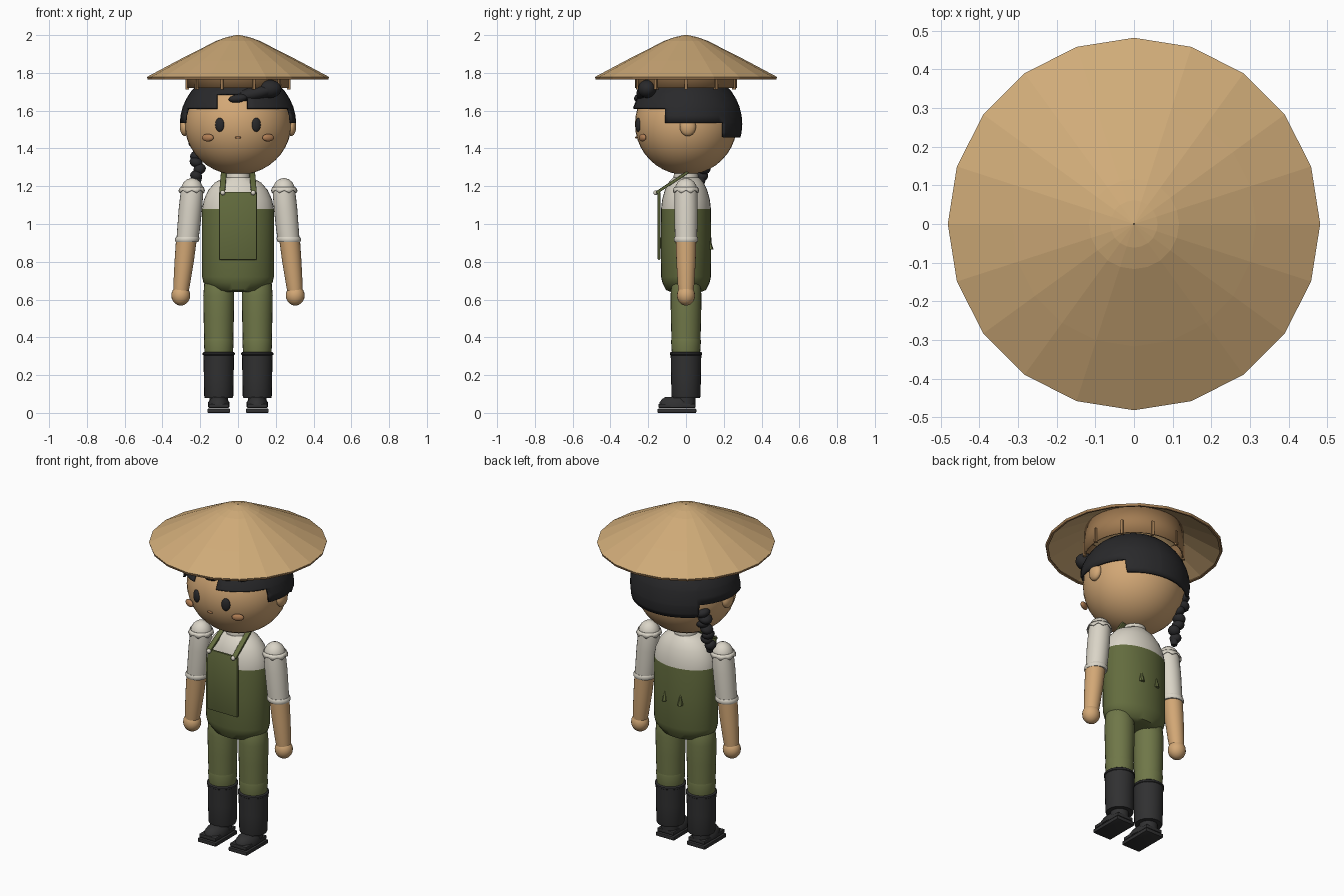
import bpy, bmesh, math
from mathutils import Vector, Matrix

if "Cube" in bpy.data.objects:
    bpy.data.objects.remove(bpy.data.objects["Cube"])


def colour(name, r, g, b):
    m = bpy.data.materials.new(name)
    m.diffuse_color = (r, g, b, 1)
    m.use_nodes = True
    m.node_tree.nodes["Principled BSDF"].inputs["Base Color"].default_value = m.diffuse_color
    return m


STRAW = colour("straw", .63, .41, .19)
BROWN = colour("dark_straw", .36, .20, .085)
SKIN = colour("skin", .65, .39, .18)
BLUSH = colour("blush", .44, .21, .09)
BLACK = colour("hair_black", .022, .022, .024)
BOOT = colour("boot_black", .03, .03, .031)
CREAM = colour("cream_cloth", .70, .66, .57)
GREEN = colour("overall_green", .125, .15, .048)
PANTS = colour("trouser_green", .16, .185, .065)


def finish(name, bm, mats, angle=40):
    bmesh.ops.recalc_face_normals(bm, faces=bm.faces)
    me = bpy.data.meshes.new(name)
    bm.to_mesh(me)
    bm.free()
    ob = bpy.data.objects.new(name, me)
    bpy.context.collection.objects.link(ob)
    for m in mats if isinstance(mats, (list, tuple)) else [mats]:
        me.materials.append(m)
    if angle:
        bpy.ops.object.select_all(action='DESELECT')
        ob.select_set(True)
        bpy.context.view_layer.objects.active = ob
        bpy.ops.object.shade_smooth_by_angle(angle=math.radians(angle))
    return ob


def loft(name, rings, mats, sides=24, angle=40, caps=True):
    """Stack horizontal elliptical rings: (cx, cy, z, rx, ry)."""
    bm = bmesh.new()
    loops = []
    for cx, cy, z, rx, ry in rings:
        loops.append([bm.verts.new((cx + rx * math.cos(2 * math.pi * i / sides),
                                    cy + ry * math.sin(2 * math.pi * i / sides), z))
                      for i in range(sides)])
    for a, b in zip(loops, loops[1:]):
        for i in range(sides):
            j = (i + 1) % sides
            bm.faces.new((a[i], a[j], b[j], b[i]))
    if caps:
        bm.faces.new(loops[0])
        bm.faces.new(loops[-1])
    return finish(name, bm, mats, angle)


def ellipsoid(name, loc, radii, mat, rot=None, seg=20):
    bm = bmesh.new()
    bmesh.ops.create_uvsphere(bm, u_segments=seg, v_segments=max(seg // 2, 6), radius=1)
    m = Matrix.Translation(loc) @ (rot or Matrix()) @ Matrix.Diagonal((*radii, 1))
    bmesh.ops.transform(bm, matrix=m, verts=bm.verts)
    return finish(name, bm, mat, 60)


def box(name, loc, size, mat, rot=None, bevel=0):
    bm = bmesh.new()
    bmesh.ops.create_cube(bm, size=1)
    bmesh.ops.scale(bm, vec=size, verts=bm.verts)
    if bevel:
        bmesh.ops.bevel(bm, geom=bm.edges[:], offset=bevel, segments=2, affect='EDGES', profile=.5)
    bmesh.ops.transform(bm, matrix=Matrix.Translation(loc) @ (rot or Matrix()), verts=bm.verts)
    return finish(name, bm, mat, 30)


def solidify(ob, t):
    m = ob.modifiers.new("thickness", 'SOLIDIFY')
    m.thickness, m.offset = t, 0
    return m


# Straw hat: faceted hollow cone with a dark rim and an inner band
hat = loft("hat_cone", [(0, 0, z, r, r) for r, z in
           ((.48, 1.775), (.315, 1.863), (.115, 1.965), (.06, 1.985), (.001, 1.998))],
           STRAW, 20, 0, caps=False)
solidify(hat, .008)
loft("hat_rim", [(0, 0, 1.765, .478, .478), (0, 0, 1.775, .481, .481),
                 (0, 0, 1.777, .47, .47), (0, 0, 1.767, .465, .465),
                 (0, 0, 1.765, .478, .478)], BROWN, 20, 0, caps=False)
band = loft("hat_band", [(0, 0, 1.72, .265, .265), (0, 0, 1.88, .265, .265)], BROWN, 40, 40, caps=False)
solidify(band, .008)
for k in range(10):
    a = math.radians(36 * k)
    box("hat_band_rib", (.268 * math.cos(a), .268 * math.sin(a), 1.755), (.018, .014, .085),
        BROWN, Matrix.Rotation(a, 4, 'Z'))

# Head
HC = Vector((0, 0, 1.53))
ellipsoid("head", HC, (.282, .27, .27), SKIN, seg=40)

# Hair cap: sphere sliced along the hairline, then trimmed
bm = bmesh.new()
bmesh.ops.create_uvsphere(bm, u_segments=40, v_segments=20, radius=1)
bmesh.ops.transform(bm, matrix=Matrix.Translation(HC) @ Matrix.Diagonal((.302, .292, .285, 1)), verts=bm.verts)
for co, no in (((0, 0, 1.61), (0, 0, 1)), ((0, 0, 1.535), (0, 0, 1)), ((0, 0, 1.46), (0, 0, 1)),
               ((0, 0, 1.685), (0, 0, 1)), ((0, -.11, 0), (0, 1, 0)), ((0, .195, 0), (0, 1, 0)),
               ((-.11, 0, 0), (1, 0, 0)), ((.05, 0, 0), (1, 0, 0))):
    bmesh.ops.bisect_plane(bm, geom=bm.verts[:] + bm.edges[:] + bm.faces[:], plane_co=co, plane_no=no)


def trimmed(c):
    low = 1.61 if c.y < -.11 else 1.535 if c.y < .195 else 1.46
    return c.z < low or (-.11 < c.x < .05 and c.y < -.11 and c.z < 1.685)


bmesh.ops.delete(bm, geom=[f for f in bm.faces if trimmed(f.calc_center_median())], context='FACES')
solidify(finish("hair_cap", bm, BLACK, 60), .012)

# Swept fringe
ellipsoid("fringe_sweep", (.085, -.218, 1.69), (.125, .045, .036), BLACK, Matrix.Rotation(math.radians(-13), 4, 'Y'))
ellipsoid("fringe_curl", (.165, -.205, 1.715), (.065, .05, .048), BLACK)
ellipsoid("fringe_tip", (.0, -.25, 1.665), (.05, .025, .022), BLACK, Matrix.Rotation(math.radians(-8), 4, 'Y'))

# Braid
for k in range(7):
    t = k / 6
    r = .042 - .009 * t
    ellipsoid("braid_knot", (-.215 - .012 * math.sin(k * 2.2), .15 - .065 * t, 1.47 - .215 * t),
              (r, r, .028), BLACK, Matrix.Rotation(.35 * (-1) ** k, 4, 'Y'), 14)
loft("braid_tip", [(-.215, .082, 1.21, .016, .016), (-.215, .084, 1.25, .026, .026)], BLACK, 10)

# Face details
ellipsoid("mouth", (0, -.264, 1.458), (.018, .006, .006), BLUSH, seg=12)
for s in (-1, 1):
    turn = Matrix.Rotation(s * math.radians(20), 4, 'Z')
    ellipsoid("eye", (s * .097, -.253, 1.525), (.025, .013, .037), BLACK, turn)
    ellipsoid("cheek", (s * .16, -.23, 1.457), (.034, .014, .02), BLUSH, Matrix.Rotation(s * math.radians(25), 4, 'Z'))
    ellipsoid("ear", (s * .282, .01, 1.515), (.026, .043, .05), SKIN)

# Torso: cream shirt above, green overalls below
torso = loft("torso", [(0, 0, z, rx, ry) for z, rx, ry in (
    (.64, .10, .08), (.65, .14, .105), (.69, .183, .125), (.72, .19, .132), (.9, .19, .134),
    (1.08, .19, .132), (1.13, .18, .126), (1.18, .157, .112), (1.22, .122, .092), (1.245, .075, .07))],
    [CREAM, GREEN], 32, 40)
for p in torso.data.polygons:
    p.material_index = int(p.center.z < 1.08)
loft("neck", [(0, 0, 1.2, .07, .07), (0, 0, 1.29, .062, .062)], CREAM, 20)

# Bib with straps, buttons and rear strap ends
box("bib", (0, -.143, .99), (.2, .014, .36), GREEN, bevel=.005)
for s in (-1, 1):
    a, b = Vector((s * .084, -.158, 1.165)), Vector((s * .075, .01, 1.275))
    rot = (b - a).to_track_quat('Y', 'Z').to_matrix().to_4x4()
    box("strap", (a + b) / 2, (.03, (b - a).length, .014), GREEN, rot, .003)
    ellipsoid("button", (s * .08, -.161, 1.165), (.013, .012, .013), CREAM, seg=12)
    loft("rear_strap_end", [(s * .052, .125, .865, .015, .021), (s * .052, .122, .88, .015, .019),
                            (s * .052, .118, .925, .006, .01)], GREEN, 8)

# Arms
for s in (-1, 1):
    loft("sleeve", [(s * x, 0, z, r, r) for x, z, r in (
        (.268, .915, .058), (.262, .97, .06), (.252, 1.08, .062), (.243, 1.175, .06), (.243, 1.2, .056),
        (.243, 1.222, .044), (.243, 1.237, .026), (.243, 1.243, .006))], CREAM, 24)
    loft("sleeve_hem", [(s * .27, 0, .905, .06, .06), (s * .27, 0, .912, .064, .064),
                        (s * .268, 0, .925, .064, .064), (s * .267, 0, .932, .06, .06)], CREAM, 24)
    # Scalloped shoulder ruffle
    bm = bmesh.new()
    n = 32
    top = [bm.verts.new((s * .243 + .06 * math.cos(2 * math.pi * i / n),
                         .06 * math.sin(2 * math.pi * i / n), 1.195)) for i in range(n)]
    low = [bm.verts.new((s * .245 + .068 * math.cos(2 * math.pi * i / n),
                         .068 * math.sin(2 * math.pi * i / n),
                         1.178 - (.014 if i % 4 == 2 else .007 if i % 2 else 0))) for i in range(n)]
    for i in range(n):
        bm.faces.new((top[i], top[i - 1], low[i - 1], low[i]))
    solidify(finish("shoulder_ruffle", bm, CREAM), .004)
    loft("forearm", [(s * .302, 0, .64, .04, .04), (s * .298, 0, .68, .044, .044),
                     (s * .285, 0, .8, .051, .051), (s * .273, 0, .92, .055, .055)], SKIN, 24)
    ellipsoid("hand", (s * .303, 0, .622), (.05, .048, .054), SKIN)

# Legs and boots
for s in (-1, 1):
    x = s * .102
    loft("trouser_leg", [(x, 0, z, r, r) for z, r in (
        (.39, .077), (.5, .08), (.62, .082), (.69, .076), (.73, .055))], PANTS, 24)
    loft("trouser_cuff", [(x, 0, z, r, r) for z, r in (
        (.30, .072), (.33, .076), (.38, .079), (.395, .076))], PANTS, 24)
    loft("boot_shaft", [(x, 0, z, r, r) for z, r in (
        (.08, .074), (.09, .077), (.2, .079), (.305, .081), (.308, .085), (.318, .085), (.322, .08))], BOOT, 24)
    loft("boot_ankle", [(x, 0, .03, .05, .05), (x, 0, .09, .05, .05)], BOOT, 20)
    box("boot_sole", (x, -.048, .011), (.12, .205, .022), BOOT, bevel=.004)
    box("boot_welt", (x, -.048, .037), (.108, .195, .022), BOOT, bevel=.005)
    loft("boot_toe", [(x, -.05, .03, .058, .095), (x, -.05, .055, .057, .09),
                      (x, -.05, .072, .045, .078), (x, -.048, .085, .03, .06)], BOOT, 20)
